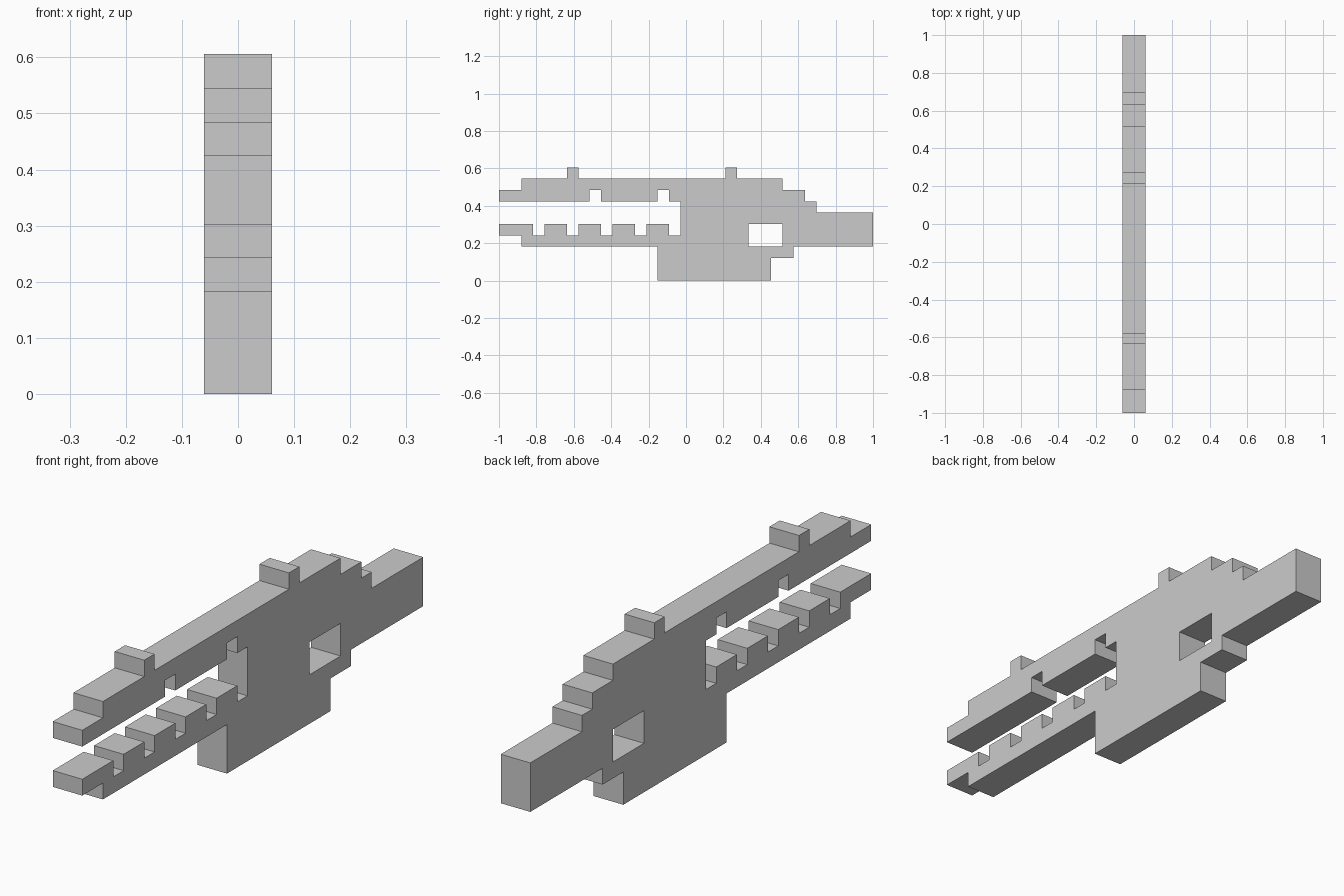
import bpy
import math

if "Cube" in bpy.data.objects:
    bpy.data.objects.remove(bpy.data.objects["Cube"])

U = 2 / 33          # one block of the blocky grid

# Outline in grid blocks (along y, up z), walked clockwise from the upper snout
outline = [(0, 7), (0, 8), (2, 8), (2, 9)]


def bump(start, base, height):
    """One-block step up (or down) and back again."""
    end = start + 1
    return [(start, base), (start, base + height), (end, base + height), (end, base)]


# Top ridge with two bumps, then the stepped back down to the tail block
for s in (6, 20):
    outline += bump(s, 9, 1)
outline += [(25, 9), (25, 8), (27, 8), (27, 7), (28, 7), (28, 6), (33, 6), (33, 3)]

# Underside: stepped base and lower jaw
outline += [(26, 3), (26, 2), (24, 2), (24, 0), (14, 0), (14, 3), (2, 3), (2, 4), (0, 4), (0, 5)]

# Lower teeth: gaps of one block between them
for s in (3, 6, 9, 12):
    outline += bump(s, 5, -1)
outline += [(15, 5), (15, 4), (16, 4), (16, 7)]

# Upper jaw underside with two notches
for s in (14, 8):
    outline += bump(s, 7, 1)[::-1]

# Window through the rear of the body
window = [(22, 3), (25, 3), (25, 5), (22, 5)]

# Filled profile extruded two blocks thick
curve = bpy.data.curves.new("profile", 'CURVE')
curve.dimensions = '2D'
curve.fill_mode = 'BOTH'
curve.extrude = U
for loop in (outline, window):
    spline = curve.splines.new('POLY')
    spline.points.add(len(loop) - 1)
    for p, (a, b) in zip(spline.points, loop):
        p.co = (a * U - 1, b * U, 0, 1)
    spline.use_cyclic_u = True

body = bpy.data.objects.new("jawed_body", curve)
bpy.context.collection.objects.link(body)
body.rotation_euler = (math.pi / 2, 0, math.pi / 2)

# Turn into a clean mesh with welded edges
bpy.context.view_layer.objects.active = body
body.select_set(True)
bpy.ops.object.convert(target='MESH')
bpy.ops.object.transform_apply(location=False, rotation=True, scale=False)
bpy.ops.object.mode_set(mode='EDIT')
bpy.ops.mesh.select_all(action='SELECT')
bpy.ops.mesh.remove_doubles(threshold=0.0005)
bpy.ops.mesh.dissolve_limited(angle_limit=0.01)
bpy.ops.mesh.normals_make_consistent(inside=False)
bpy.ops.object.mode_set(mode='OBJECT')
bpy.ops.object.shade_flat()
